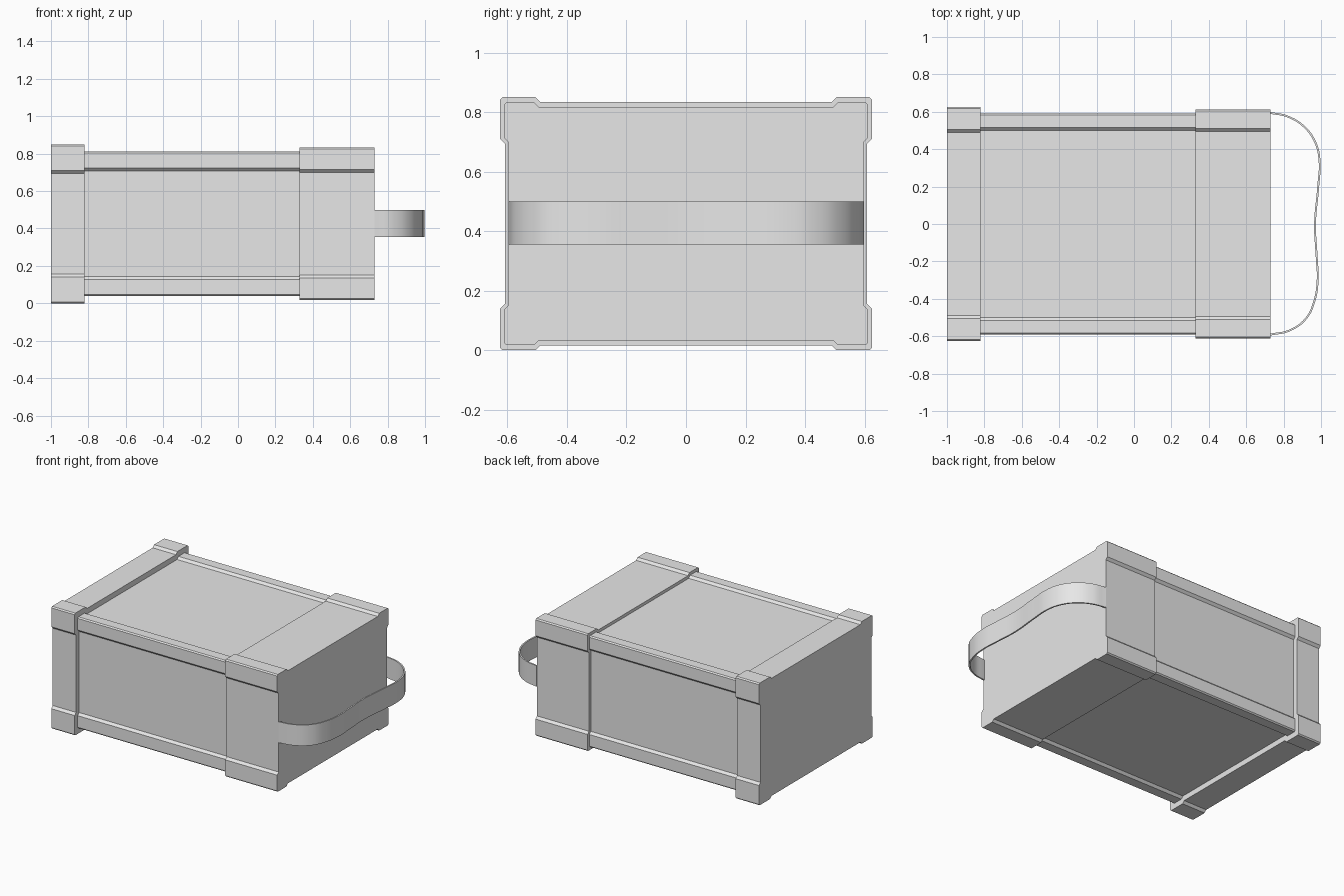
import bpy
import bmesh

cube = bpy.data.objects.get("Cube")
if cube:
    bpy.data.objects.remove(cube, do_unlink=True)

grey = bpy.data.materials.new("light_grey")
grey.use_nodes = True
color = (0.8, 0.8, 0.8, 1)
grey.diffuse_color = color
grey.node_tree.nodes["Principled BSDF"].inputs["Base Color"].default_value = color

MID_Z = 0.425   # height of the case axis
STEP = 0.016    # rise of the corner guards above the panels
CUT = 0.008     # small chamfer on the outer edges


def section(half_w, half_h, guard_y, guard_z):
    """Closed outline of a box whose four corners stand proud of its sides."""
    quarter = [
        (half_w - STEP, guard_z - STEP),
        (half_w, guard_z),
        (half_w, half_h - CUT),
        (half_w - CUT, half_h),
        (guard_y, half_h),
        (guard_y - STEP, half_h - STEP),
    ]
    outline = []
    for sy, sz in ((1, 1), (-1, 1), (-1, -1), (1, -1)):
        pts = quarter if sy * sz > 0 else quarter[::-1]
        outline += [(sy * y, sz * z) for y, z in pts]
    return outline


def prism(name, x0, x1, outline):
    """Extrude an outline along x."""
    bm = bmesh.new()
    face = bm.faces.new([bm.verts.new((x0, y, z + MID_Z)) for y, z in outline])
    ext = bmesh.ops.extrude_face_region(bm, geom=[face], use_keep_orig=True)
    verts = [v for v in ext["geom"] if isinstance(v, bmesh.types.BMVert)]
    bmesh.ops.translate(bm, verts=verts, vec=(x1 - x0, 0, 0))
    bmesh.ops.recalc_face_normals(bm, faces=bm.faces[:])
    mesh = bpy.data.meshes.new(name)
    bm.to_mesh(mesh)
    bm.free()
    mesh.materials.append(grey)
    obj = bpy.data.objects.new(name, mesh)
    bpy.context.collection.objects.link(obj)
    return obj


# Case: wide end cap, slimmer body, handle end sleeve
prism("end_cap", -1.0, -0.82, section(0.625, 0.425, 0.505, 0.285))
prism("case_body", -0.82, 0.33, section(0.592, 0.387, 0.517, 0.298))
prism("handle_end_sleeve", 0.33, 0.73, section(0.612, 0.408, 0.51, 0.29))

# Strap handle: flat ribbon swept along a slightly lopsided bow
path = [
    (0.73, 0.594), (0.82, 0.575), (0.91, 0.52), (0.97, 0.435),
    (0.992, 0.34), (0.985, 0.2), (0.968, 0.0), (0.977, -0.18),
    (0.982, -0.3), (0.965, -0.41), (0.92, -0.505), (0.83, -0.57),
    (0.73, -0.591),
]
curve = bpy.data.curves.new("strap_handle", "CURVE")
curve.dimensions = "2D"
curve.fill_mode = "NONE"
curve.extrude = 0.0725
curve.resolution_u = 6
spline = curve.splines.new("BEZIER")
spline.bezier_points.add(len(path) - 1)
for point, (x, y) in zip(spline.bezier_points, path):
    point.co = (x, y, 0)
    point.handle_left_type = point.handle_right_type = "AUTO"
curve.materials.append(grey)
strap = bpy.data.objects.new("strap_handle", curve)
strap.location.z = 0.4275
bpy.context.collection.objects.link(strap)

bpy.ops.object.select_all(action="DESELECT")
strap.select_set(True)
bpy.context.view_layer.objects.active = strap
bpy.ops.object.convert(target="MESH")
strap = bpy.context.view_layer.objects.active
solid = strap.modifiers.new("thickness", "SOLIDIFY")
solid.thickness = 0.01
solid.offset = 0
bpy.ops.object.modifier_apply(modifier=solid.name)
bpy.ops.object.shade_smooth_by_angle()
